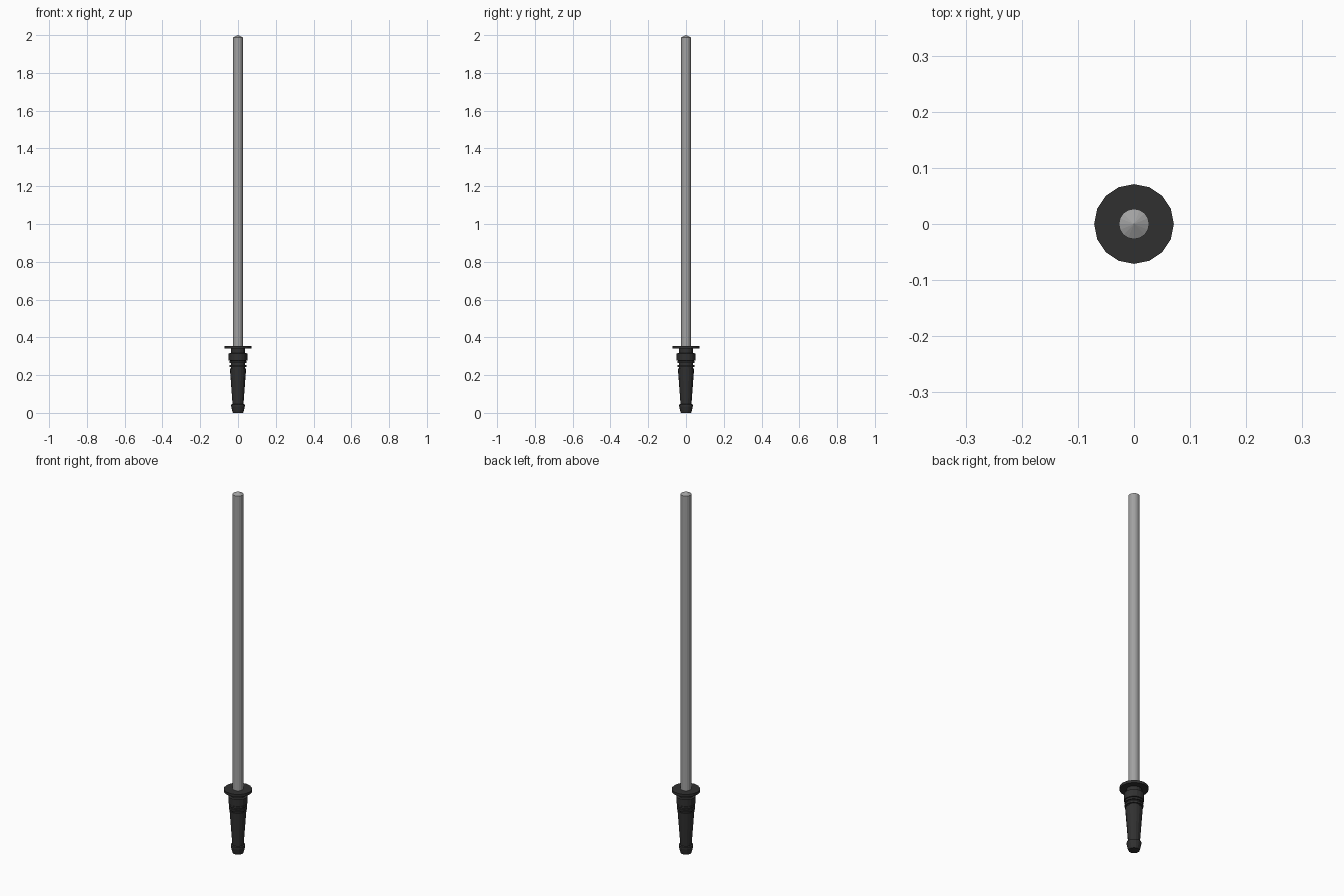
import bpy, bmesh
from math import cos, sin, tau

if "Cube" in bpy.data.objects:
    bpy.data.objects.remove(bpy.data.objects["Cube"])

SIDES = 16


def lathe(name, profile, color=None):
    """Revolve (radius, z) points around z; both ends are closed."""
    bm = bmesh.new()
    rings = []
    for r, z in profile:
        if r == 0:
            rings.append([bm.verts.new((0, 0, z))] * SIDES)
        else:
            rings.append([bm.verts.new((r * cos(tau * i / SIDES), r * sin(tau * i / SIDES), z))
                          for i in range(SIDES)])
    for a, b in zip(rings, rings[1:]):
        for i in range(SIDES):
            j = (i + 1) % SIDES
            bm.faces.new(list(dict.fromkeys((a[i], a[j], b[j], b[i]))))
    for ring in (rings[0], rings[-1]):
        if ring[0] is not ring[1]:
            bm.faces.new(ring)
    bmesh.ops.recalc_face_normals(bm, faces=bm.faces)
    mesh = bpy.data.meshes.new(name)
    bm.to_mesh(mesh)
    bm.free()
    ob = bpy.data.objects.new(name, mesh)
    bpy.context.collection.objects.link(ob)
    if color:
        mat = bpy.data.materials.new(name + "_material")
        mat.diffuse_color = color
        mat.use_nodes = True
        mat.node_tree.nodes["Principled BSDF"].inputs["Base Color"].default_value = mat.diffuse_color
        mesh.materials.append(mat)
    return ob


BLACK = (0.03, 0.03, 0.03, 1)

# Long rod with a shallow conical tip
lathe("rod", [(0.027, 0.34), (0.027, 1.987), (0, 2.0)], (0.36, 0.36, 0.36, 1))

# Handle: pommel, tapered grip, thin ridges, collar and neck
handle = [(0.027, 0), (0.031, 0.012), (0.036, 0.034), (0.036, 0.044), (0.029, 0.047),
          (0.043, 0.236)]
for k in range(2):
    z = 0.236 + 0.02 * k
    handle += [(0.038, z), (0.038, z + 0.008), (0.046, z + 0.008), (0.046, z + 0.018),
               (0.038, z + 0.018)]
handle += [(0.038, 0.275), (0.049, 0.277), (0.049, 0.315), (0.038, 0.318), (0.038, 0.342)]
lathe("handle", handle, BLACK)

# Round hand guard
lathe("guard", [(0.071, 0.34), (0.071, 0.354)], BLACK)
